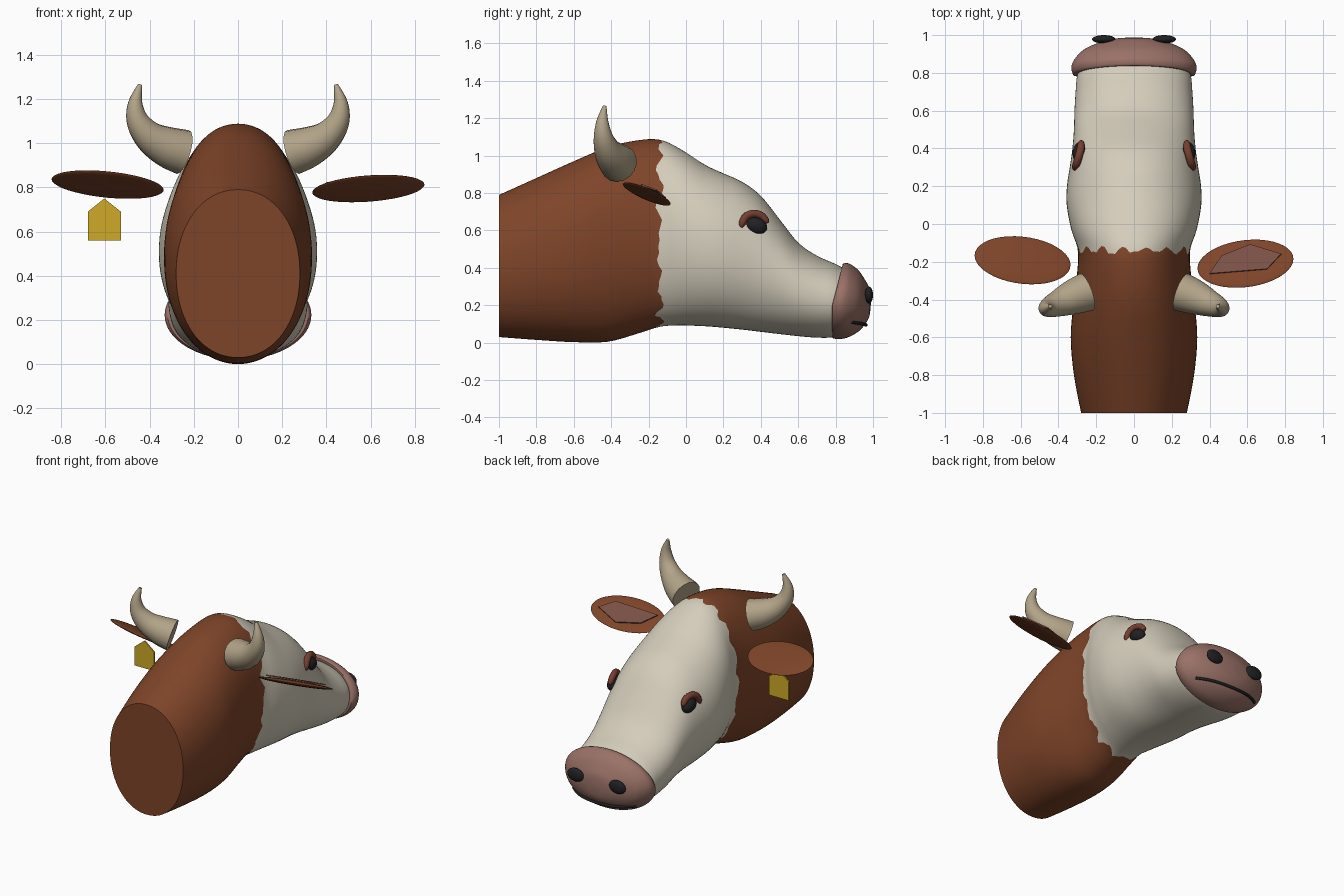
import bpy, bmesh, math, random
from mathutils import Vector, Matrix

if "Cube" in bpy.data.objects:
    bpy.data.objects.remove(bpy.data.objects["Cube"])

random.seed(4)


def material(name, rgb):
    m = bpy.data.materials.new(name)
    m.diffuse_color = (*rgb, 1)
    m.use_nodes = True
    m.node_tree.nodes["Principled BSDF"].inputs["Base Color"].default_value = m.diffuse_color
    return m


BROWN = material("brown hide", (0.21, 0.058, 0.022))
CREAM = material("cream face", (0.66, 0.61, 0.50))
PINK = material("pink muzzle", (0.32, 0.165, 0.135))
BLACK = material("black", (0.015, 0.015, 0.017))
HORN = material("horn tan", (0.45, 0.37, 0.25))
YELLOW = material("tag yellow", (0.62, 0.40, 0.02))
INNER = material("inner ear", (0.19, 0.08, 0.06))
LID = material("eyelid brown", (0.18, 0.05, 0.03))


def finish(bm, name, *mats):
    bmesh.ops.recalc_face_normals(bm, faces=bm.faces[:])
    me = bpy.data.meshes.new(name)
    bm.to_mesh(me)
    bm.free()
    ob = bpy.data.objects.new(name, me)
    bpy.context.collection.objects.link(ob)
    for m in mats:
        me.materials.append(m)
    smooth(ob)
    return ob


def smooth(ob):
    bpy.ops.object.select_all(action='DESELECT')
    ob.select_set(True)
    bpy.context.view_layer.objects.active = ob
    bpy.ops.object.shade_smooth_by_angle(angle=math.radians(40))


def spline(rows, t):
    """Catmull-Rom through rows of numbers, t counted in rows."""
    last = len(rows) - 1
    i = max(0, min(int(t), last - 1))
    f = t - i
    a, b, c, d = (rows[max(0, min(k, last))] for k in (i - 1, i, i + 1, i + 2))
    return [0.5 * (2 * q + (r - p) * f + (2 * p - 5 * q + 4 * r - s) * f * f
                   + (3 * q - p - 3 * r + s) * f ** 3) for p, q, r, s in zip(a, b, c, d)]


def loft(name, rows, mats, seg=96, sub=4, power=2.0, split=None):
    """Rows are (y, bottom z, top z, half width, lean); split = row of a ragged colour change."""
    bm = bmesh.new()
    jag = [0.13 * math.sin(j * 1.0) + random.uniform(-0.1, 0.1) for j in range(seg)]
    rings = []
    for i in range((len(rows) - 1) * sub + 1):
        ring = []
        for j in range(seg):
            t = i / sub
            if split is not None:
                t += jag[j] * max(0, 1 - abs(t - split))
            y, lo, hi, w, lean = spline(rows, t)
            a = 2 * math.pi * j / seg
            c, s = math.cos(a), math.sin(a)
            x = w * math.copysign(abs(c) ** (2 / power), c)
            z = (lo + hi) / 2 + (hi - lo) / 2 * math.copysign(abs(s) ** (2 / power), s)
            ring.append(bm.verts.new((x, y + lean * max(0, z - 0.2), z)))
        rings.append(ring)
    for i, (r, q) in enumerate(zip(rings, rings[1:])):
        for j in range(seg):
            k = (j + 1) % seg
            f = bm.faces.new((r[j], r[k], q[k], q[j]))
            if split is not None and i >= split * sub:
                f.material_index = 1
    bm.faces.new(rings[0])
    bm.faces.new(rings[-1]).material_index = len(mats) - 1
    return finish(bm, name, *mats)


def ellipsoid(name, centre, axes, mat):
    bm = bmesh.new()
    m = Matrix.Identity(4)
    for i in range(3):
        m.col[i] = (*axes[i], 0)
    m.translation = centre
    bmesh.ops.create_uvsphere(bm, u_segments=40, v_segments=20, radius=1, matrix=m)
    return finish(bm, name, mat)


def tube(name, rows, mat, sub=6, sides=6):
    """Rows are (x, y, z, radius)."""
    cu = bpy.data.curves.new(name, 'CURVE')
    cu.dimensions = '3D'
    cu.bevel_depth = 1
    cu.bevel_resolution = sides
    cu.use_fill_caps = True
    sp = cu.splines.new('POLY')
    n = (len(rows) - 1) * sub + 1
    sp.points.add(n - 1)
    for i, p in enumerate(sp.points):
        x, y, z, r = spline(rows, i / sub)
        p.co = (x, y, z, 1)
        p.radius = r
    cu.materials.append(mat)
    ob = bpy.data.objects.new(name, cu)
    bpy.context.collection.objects.link(ob)
    bpy.ops.object.select_all(action='DESELECT')
    ob.select_set(True)
    bpy.context.view_layer.objects.active = ob
    bpy.ops.object.convert(target='MESH')
    smooth(bpy.context.view_layer.objects.active)


def plate(name, pts, thick, mat):
    """Thin flat polygon extruded by the vector thick."""
    bm = bmesh.new()
    f = bm.faces.new([bm.verts.new(p) for p in pts])
    ext = bmesh.ops.extrude_face_region(bm, geom=[f], use_keep_orig=True)
    bmesh.ops.translate(bm, vec=thick,
                        verts=[v for v in ext['geom'] if isinstance(v, bmesh.types.BMVert)])
    finish(bm, name, mat)


# neck and face in one skin, with a ragged colour line behind the cheeks
loft("head_and_neck", [
    (-1.0, .03, .79, .28, 0), (-.8, .015, .88, .318, 0), (-.6, .003, .97, .335, 0),
    (-.42, .005, 1.045, .32, 0), (-.27, .045, 1.08, .302, 0), (-.14, .085, 1.085, .297, 0),
    (-.03, .092, 1.035, .332, 0), (.1, .088, .952, .356, 0), (.2, .08, .905, .355, 0),
    (.3, .07, .86, .34, 0), (.4, .058, .785, .326, 0), (.5, .046, .66, .318, 0),
    (.6, .035, .535, .315, 0), (.7, .027, .465, .309, 0), (.79, .03, .425, .30, 0),
    (.86, .06, .39, .27, 0)], [BROWN, CREAM], power=2.1, split=5)

# muzzle
loft("muzzle", [
    (.79, .05, .39, .28, .28), (.783, .025, .42, .318, .25), (.825, .02, .425, .332, .17),
    (.87, .03, .415, .315, .08), (.92, .058, .385, .27, .02), (.955, .095, .34, .20, 0),
    (.98, .14, .29, .11, 0), (.988, .2, .225, .015, 0)], [PINK], seg=64)

# mouth line
tube("mouth", [(x, y, z, .009) for x, y, z in (
    (-.24, .888, .11), (-.17, .932, .102), (-.09, .955, .097), (0, .962, .095),
    (.09, .955, .097), (.17, .932, .102), (.24, .888, .11))], BLACK, sides=3)

for s, side in ((1, "right"), (-1, "left")):
    # nostrils
    ellipsoid(side + "_nostril", (s * .16, .978, .255),
              ((.062, 0, 0), (0, .022, 0), (0, 0, .045)), BLACK)
    # eyes and lids
    ellipsoid(side + "_eye", (s * .285, .375, .625),
              ((s * .04, 0, 0), (0, .057, -.018), (0, .014, .042)), BLACK)
    tube(side + "_eyelid", [(s * x, y, z, r) for x, y, z, r in (
        (.308, .295, .615, .010), (.31, .301, .64, .019), (.303, .322, .675, .021),
        (.292, .36, .69, .021), (.282, .40, .68, .021), (.28, .426, .655, .018),
        (.282, .436, .64, .010))], LID, sides=4)
    # horns
    tube(side + "_horn", [(s * x, y, z, r) for x, y, z, r in (
        (.25, -.36, .96, .103), (.325, -.388, .985, .092), (.40, -.42, 1.03, .072),
        (.453, -.442, 1.10, .052), (.465, -.447, 1.18, .033), (.443, -.435, 1.265, .010))],
        HORN)
    # ears
    up = 0 if s > 0 else .018
    u, v = Vector((s * .254, .025, .018 + up / 3)), Vector((0, .125, -.058))
    n = u.cross(v).normalized() * s
    centre = Vector((s * .59, -.21 + up, .795 + up))
    ellipsoid(side + "_ear", centre, (u, v, n * .016), BROWN)
    # inner ear patch lying on the right ear
    if s > 0:
        pts = []
        for x, y in ((.40, -.265), (.465, -.17), (.615, -.11), (.78, -.16), (.705, -.24)):
            dx, dy = x - centre.x, y - centre.y
            pts.append((x, y, centre.z + .018 - (n.x * dx + n.y * dy) / n.z))
        plate("inner_ear", pts, n * .008, INNER)

# ear tag
plate("ear_tag", [(-.68, -.16, .56), (-.53, -.16, .56), (-.53, -.16, .69),
                  (-.605, -.16, .75), (-.68, -.16, .69)], Vector((0, .009, 0)), YELLOW)
